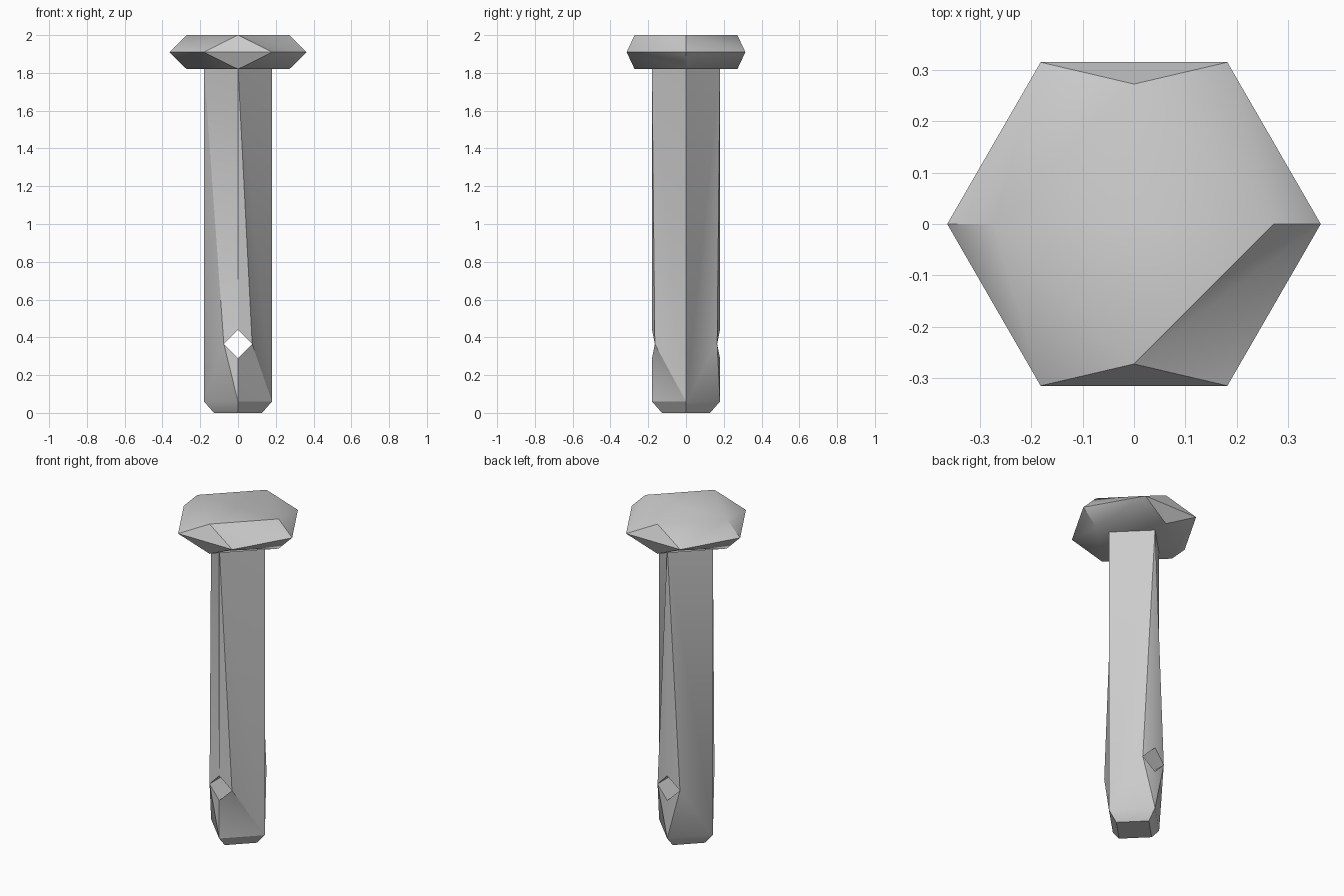
import bpy, bmesh, math

cube = bpy.data.objects.get("Cube")
if cube:
    bpy.data.objects.remove(cube, do_unlink=True)

# Single plain grey metal
metal = bpy.data.materials.new("grey_metal")
metal.use_nodes = True
GREY = (0.6, 0.6, 0.6, 1.0)
metal.diffuse_color = GREY
metal.node_tree.nodes["Principled BSDF"].inputs["Base Color"].default_value = GREY


def build(name, points, faces):
    """Make a smooth-by-angle object from named points and faces of names."""
    bm = bmesh.new()
    verts = {key: bm.verts.new(co) for key, co in points.items()}
    for face in faces:
        bm.faces.new([verts[key] for key in face])
    bmesh.ops.recalc_face_normals(bm, faces=bm.faces)
    mesh = bpy.data.meshes.new(name)
    bm.to_mesh(mesh)
    bm.free()
    mesh.materials.append(metal)
    obj = bpy.data.objects.new(name, mesh)
    bpy.context.collection.objects.link(obj)
    bpy.ops.object.select_all(action='DESELECT')
    obj.select_set(True)
    bpy.context.view_layer.objects.active = obj
    bpy.ops.object.shade_smooth_by_angle(angle=math.radians(30))


# Head: hexagonal girdle between two square faces
R, SQ, MID = 0.363, 0.272, 1.91
pts, faces = {}, []
for i in range(6):
    a = math.radians(60 * i)
    pts["h", i] = (R * math.cos(a), R * math.sin(a), MID)
for lev, z in (("top", 2.0), ("low", 1.82)):
    for i in range(4):
        a = math.radians(90 * i)
        pts[lev, i] = (SQ * math.cos(a), SQ * math.sin(a), z)
    faces.append([(lev, i) for i in range(4)])
    # front and back triangles
    faces += [[("h", 1), ("h", 2), (lev, 1)], [("h", 4), ("h", 5), (lev, 3)]]
    # four slanted sides: girdle end, girdle side, square end, square side
    for end, side, se, ss in ((0, 1, 0, 1), (3, 2, 2, 1), (3, 4, 2, 3), (0, 5, 0, 3)):
        e, s, a, b = ("h", end), ("h", side), (lev, se), (lev, ss)
        if lev == "top" and (end, side) == (0, 5):
            faces += [[e, s, b], [e, b, a]]
        else:
            faces += [[e, s, a], [s, b, a]]
build("bolt_head", pts, faces)

# Shaft: square bar set on its corner, chamfered tip, diamond cross hole
W, TIP = 0.18, 0.127
Z_TOP, Z_LOW = 1.83, 0.06
pts, faces = {}, []
for s in (-1, 1):
    for key, r, z in (("T", W, Z_TOP), ("B", W, Z_LOW), ("C", TIP, 0.0)):
        pts[key + "x", s] = (s * r, 0, z)
        pts[key + "y", s] = (0, s * r, z)
    pts["hole_top", s] = (0, s * W, 0.44)
    pts["hole_low", s] = (0, s * W, 0.29)
    for sx in (-1, 1):
        pts["S", sx, s] = (sx * 0.075, s * 0.165, 0.365)

for sy in (-1, 1):
    for sx in (-1, 1):
        T0, B0, C0 = [(k + "y", sy) for k in "TBC"]
        T1, B1, C1 = [(k + "x", sx) for k in "TBC"]
        S, HT, HL = ("S", sx, sy), ("hole_top", sy), ("hole_low", sy)
        # upper part of the side
        if (sx, sy) == (-1, -1):
            faces += [[T0, T1, HT], [T1, HT, S], [T1, S, B1]]
        else:
            faces += [[T0, T1, B1], [T0, B1, S], [T0, S, HT]]
        # part below the hole
        if (sx, sy) == (1, -1):
            faces += [[S, B1, HL], [HL, B1, B0]]
        else:
            faces += [[S, B1, B0], [S, B0, HL]]
        # chamfer
        faces.append([B0, B1, C1, C0])
for k in "TC":
    faces.append([(k + "x", 1), (k + "y", 1), (k + "x", -1), (k + "y", -1)])
# walls of the cross hole
for sx in (-1, 1):
    for h in ("hole_top", "hole_low"):
        faces.append([(h, -1), (h, 1), ("S", sx, 1), ("S", sx, -1)])
build("bolt_shaft", pts, faces)
